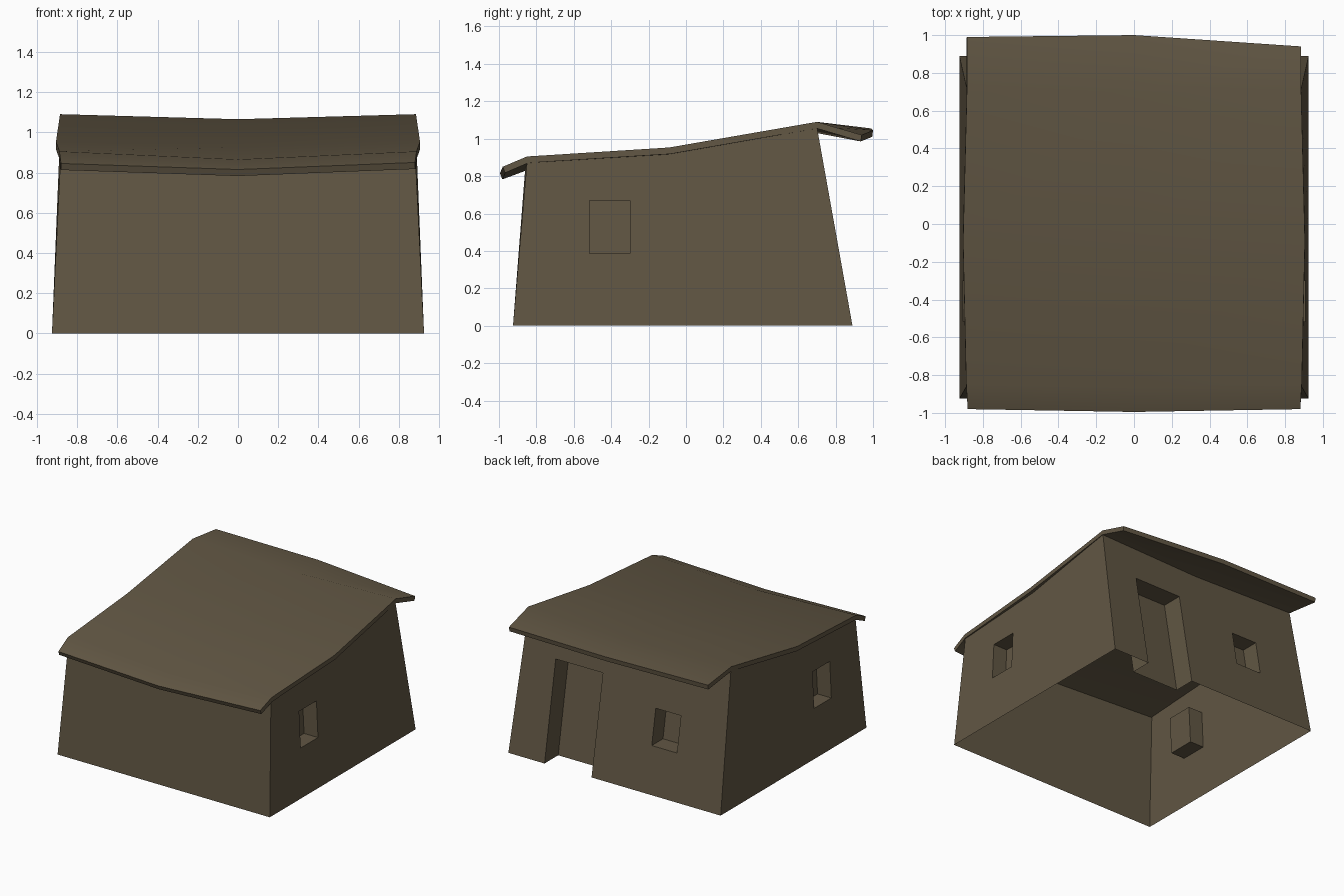
import bpy, bmesh, math

if "Cube" in bpy.data.objects:
    bpy.data.objects.remove(bpy.data.objects["Cube"])

# one earthy colour for the whole house
mud = bpy.data.materials.new("mud_brown")
mud.diffuse_color = (0.12, 0.094, 0.057, 1)
mud.use_nodes = True
mud.node_tree.nodes["Principled BSDF"].inputs["Base Color"].default_value = mud.diffuse_color


def make_object(name, verts, faces):
    me = bpy.data.meshes.new(name)
    bm = bmesh.new()
    vs = [bm.verts.new(v) for v in verts]
    for f in faces:
        bm.faces.new([vs[i] for i in f])
    bmesh.ops.recalc_face_normals(bm, faces=bm.faces)
    bm.to_mesh(me)
    bm.free()
    me.materials.append(mud)
    ob = bpy.data.objects.new(name, me)
    bpy.context.collection.objects.link(ob)
    return ob


def activate(ob):
    bpy.ops.object.select_all(action='DESELECT')
    ob.select_set(True)
    bpy.context.view_layer.objects.active = ob


# roof rows, front to back: half width, then (y, z) at left, centre, right
ROOF = [
    (0.880, (-0.98, 0.845), (-0.995, 0.815), (-0.98, 0.85)),
    (0.888, (-0.85, 0.905), (-0.86, 0.865), (-0.85, 0.905)),
    (0.905, (-0.09, 0.953), (-0.09, 0.925), (-0.09, 0.953)),
    (0.885, (0.70, 1.09), (0.70, 1.065), (0.70, 1.09)),
    (0.885, (0.99, 1.055), (1.00, 1.045), (0.94, 1.02)),
]
SLAB = 0.035

# walls: leaning shell, its top following the underside of the roof
base_y = (-0.925, -0.06, 0.89)
verts, faces = [], []
for j, y in enumerate(base_y):
    verts += [(x, y, 0) for x in (-0.925, 0, 0.925)]
for row in ROOF[1:4]:
    for x, (y, z) in zip((-0.882, 0, 0.882), row[1:]):
        verts.append((x, y, z - SLAB * 0.8))
ring = [0, 1, 2, 5, 8, 7, 6, 3]
for a, b in zip(ring, ring[1:] + ring[:1]):
    faces.append((a, b, b + 9, a + 9))
for k in (0, 9):
    for i in (0, 1, 3, 4):
        faces.append((k + i, k + i + 1, k + i + 4, k + i + 3))
walls = make_object("walls", verts, faces)


# opening cutters, sheared to follow the lean of each wall
def back_wall(u, z, d):
    return (u, 0.89 - 0.18 * z - d, z)


def side_wall(sign):
    return lambda u, z, d: (sign * (0.925 - 0.05 * z - d), u, z)


def cut_opening(name, place, u0, u1, z0, z1, depth):
    vs = [place(u, z, d) for d in (-0.08, depth)
          for u, z in ((u0, z0), (u1, z0), (u1, z1), (u0, z1))]
    fs = [(0, 1, 2, 3), (4, 5, 6, 7)]
    fs += [(i, (i + 1) % 4, (i + 1) % 4 + 4, i + 4) for i in range(4)]
    cutter = make_object(name, vs, fs)
    cutter.hide_render = True
    activate(walls)
    mod = walls.modifiers.new(name, 'BOOLEAN')
    mod.operation = 'DIFFERENCE'
    mod.solver = 'EXACT'
    mod.object = cutter
    bpy.ops.object.modifier_apply(modifier=mod.name)
    bpy.data.objects.remove(cutter)


cut_opening("door_cutter", back_wall, 0.20, 0.61, -0.1, 0.77, 0.17)
cut_opening("back_window_cutter", back_wall, -0.50, -0.28, 0.355, 0.63, 0.14)
for s in (-1, 1):
    cut_opening("side_window_cutter", side_wall(s), -0.515, -0.30, 0.385, 0.67, 0.12)

# open the shell: drop the floor and the ceiling under the roof
bm = bmesh.new()
bm.from_mesh(walls.data)
bm.normal_update()
drop = [f for f in bm.faces
        if all(v.co.z < 0.001 for v in f.verts)
        or (f.normal.z > 0.8 and f.calc_center_median().z > 0.8)]
bmesh.ops.delete(bm, geom=drop, context='FACES')
bm.to_mesh(walls.data)
bm.free()

# roof: sagging sheet with drooping eaves, given thickness downwards
verts = [(x, y, z) for w, *pts in ROOF
         for x, (y, z) in zip((-w, 0, w), pts)]
faces = [(r * 3 + c, r * 3 + c + 1, r * 3 + c + 4, r * 3 + c + 3)
         for r in range(4) for c in range(2)]
roof = make_object("roof", verts, faces)
if roof.data.polygons[0].normal.z < 0:
    roof.data.flip_normals()
activate(roof)
solid = roof.modifiers.new("thickness", 'SOLIDIFY')
solid.thickness = SLAB
solid.offset = -1
bpy.ops.object.modifier_apply(modifier=solid.name)

# soft shading with crisp corners
for ob in (walls, roof):
    activate(ob)
    bpy.ops.object.shade_smooth_by_angle(angle=math.radians(40))
